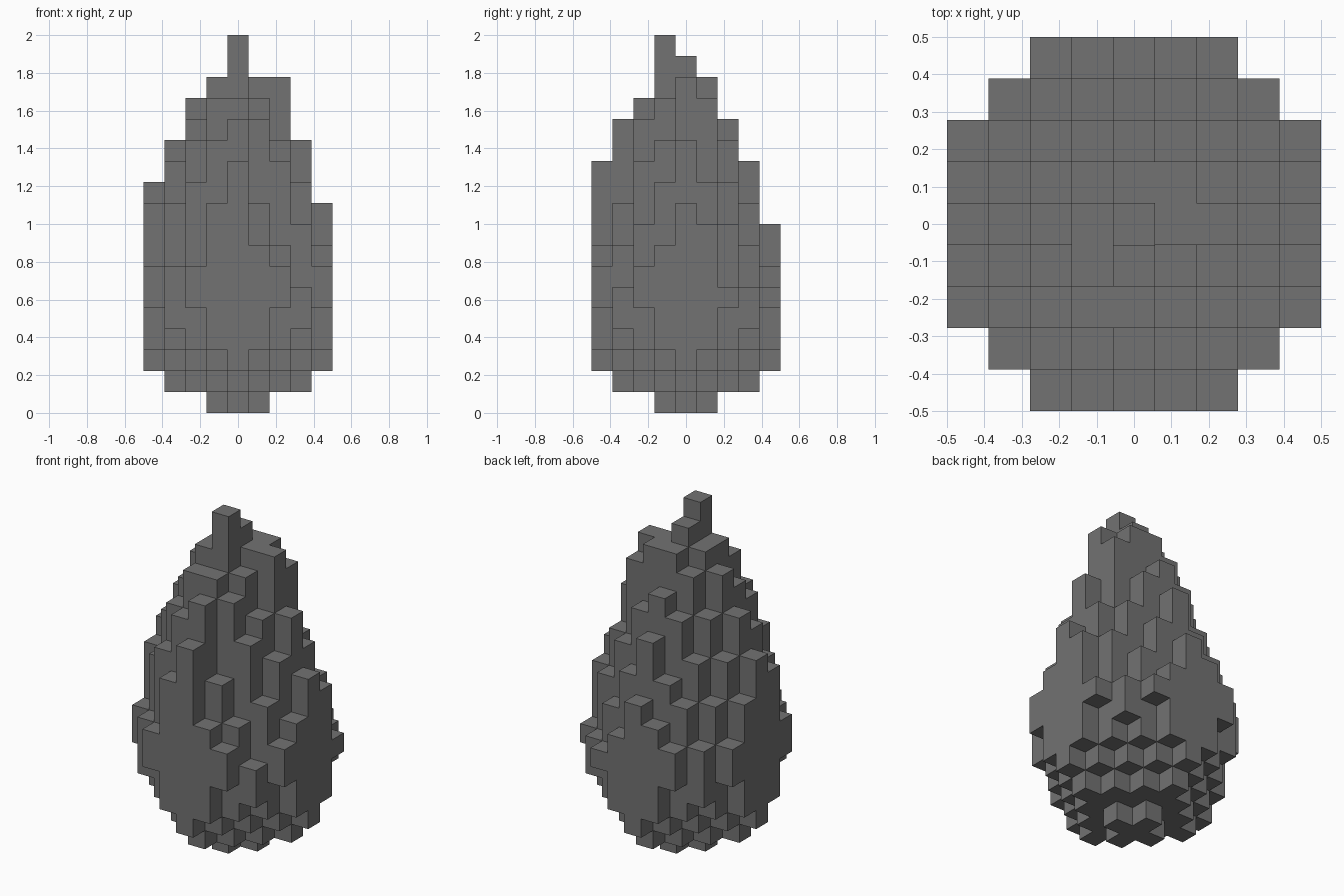
import bpy
import bmesh
from mathutils import Vector

cube = bpy.data.objects.get("Cube")
if cube:
    bpy.data.objects.remove(cube, do_unlink=True)

CELL = 1 / 9
HALF = 4

# Column heights from front row to back row, a = one cell, b = two cells ...
HEIGHTS = ["gjlhg", "gkmnjhf", "gjmoonlig", "jlnpromkh", "kmopqppmj",
           "ikmoppoki", "gikmnmkif", "gijljhf", "ghigf"]
# Underside steps outward in a diamond pattern
UNDERSIDE = [0, 0, 1, 1, 2, 3, 5]


def underside(x, y):
    if abs(x) == abs(y) == 3:
        return 4
    return UNDERSIDE[abs(x) + abs(y)]


# Fill every column with cells
cells = set()
for row, heights in enumerate(HEIGHTS):
    y = row - HALF
    for col, letter in enumerate(heights):
        x = col - len(heights) // 2
        top = ord(letter) - ord("a") + 1
        cells.update((x, y, z) for z in range(underside(x, y), top))

# Keep only the outside faces of the cells
bm = bmesh.new()
corners = {}


def corner(point):
    key = tuple(round(2 * value) for value in point)
    if key not in corners:
        corners[key] = bm.verts.new(point * CELL)
    return corners[key]


for cell in sorted(cells):
    centre = Vector(cell) + Vector((0, 0, 0.5))
    for axis in range(3):
        for sign in (-1, 1):
            out = Vector((0, 0, 0))
            out[axis] = sign
            if tuple(int(a + b) for a, b in zip(cell, out)) in cells:
                continue
            side = Vector((0, 0, 0))
            side[(axis + 1) % 3] = 1
            up = out.cross(side)
            ring = [(-1, -1), (1, -1), (1, 1), (-1, 1)]
            bm.faces.new([corner(centre + (out + side * a + up * b) / 2)
                          for a, b in ring])

mesh = bpy.data.meshes.new("stepped_rock")
bm.to_mesh(mesh)
bm.free()

# Plain grey stone
stone = bpy.data.materials.new("stone grey")
stone.use_nodes = True
colour = (0.17, 0.17, 0.17, 1)
stone.diffuse_color = colour
stone.node_tree.nodes["Principled BSDF"].inputs["Base Color"].default_value = colour
mesh.materials.append(stone)

rock = bpy.data.objects.new("stepped_rock", mesh)
bpy.context.collection.objects.link(rock)
